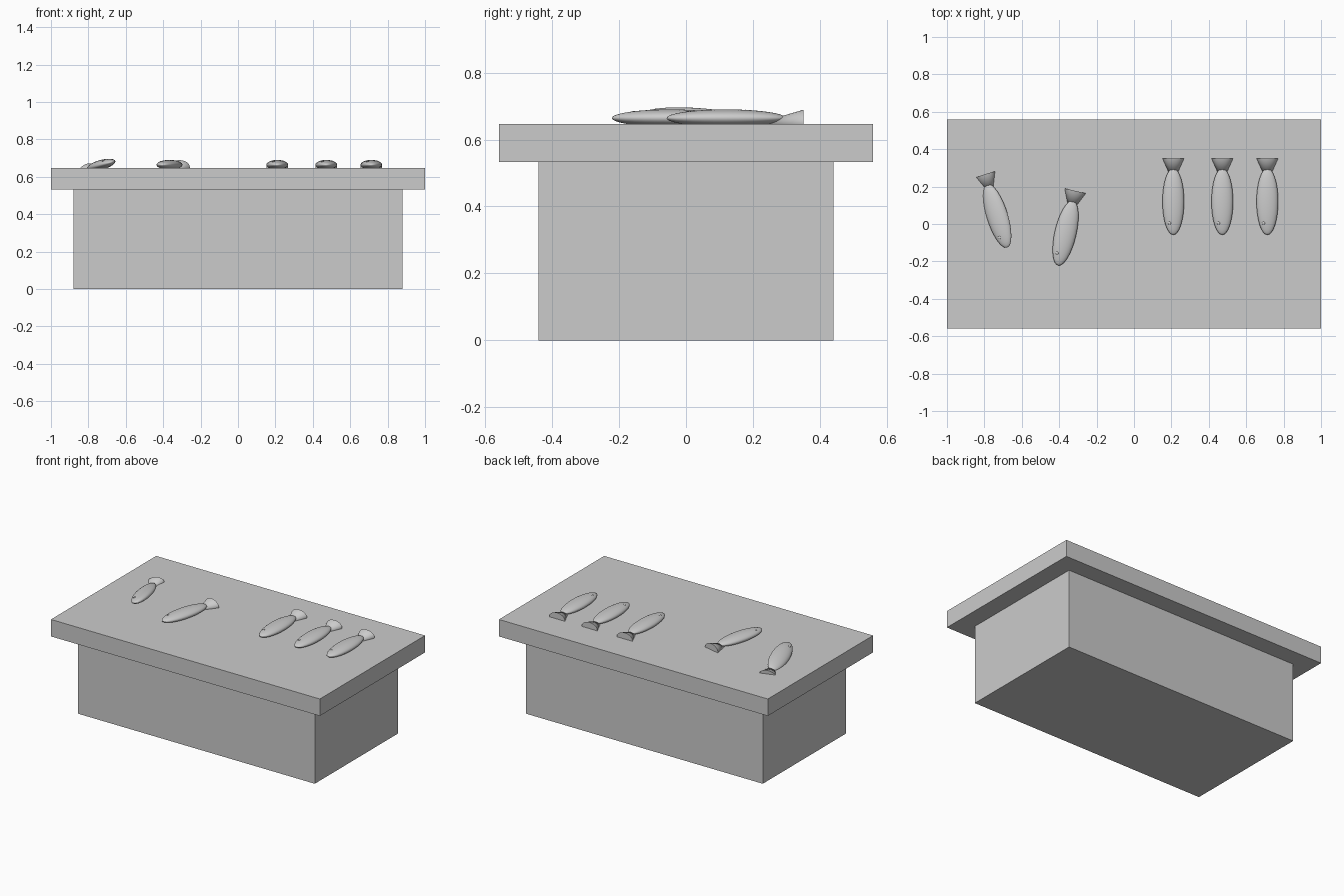
import bpy
from math import radians, pi
from mathutils import Matrix, Vector, Euler

if "Cube" in bpy.data.objects:
    bpy.data.objects.remove(bpy.data.objects["Cube"])


def box(name, sx, sy, z0, z1):
    bpy.ops.mesh.primitive_cube_add(size=1, location=(0, 0, (z0 + z1) / 2))
    o = bpy.context.object
    o.name = name
    o.scale = (sx, sy, z1 - z0)
    bpy.ops.object.transform_apply(location=False, rotation=False, scale=True)


def place(name, matrix):
    o = bpy.context.object
    o.name = name
    o.data.transform(matrix)
    bpy.ops.object.shade_smooth_by_angle(angle=radians(40))


def ellipsoid(name, base, centre, radii):
    bpy.ops.mesh.primitive_uv_sphere_add(segments=32, ring_count=16, radius=1)
    place(name, base @ Matrix.LocRotScale(Vector(centre), None, Vector(radii))
          @ Matrix.Rotation(pi / 2, 4, 'X'))


def fish(i, x, y, yaw=0, tilt=0):
    # the whole fish is turned on the counter, then tilted sideways
    base = (Matrix.Translation((x, y, TOP + 0.017))
            @ Matrix.Rotation(radians(tilt), 4, 'Y')
            @ Matrix.Rotation(radians(yaw), 4, 'Z'))
    # radii are x, z, y order-free: scale is applied after the pole is turned to y
    ellipsoid(f"fish_body_{i}", base, (0, 0, 0), (0.058, 0.178, 0.026))
    ellipsoid(f"fish_eye_{i}", base, (-0.02, -0.115, 0.017), (0.008, 0.008, 0.004))
    # flattened cone tail, tip hidden in the body
    bpy.ops.mesh.primitive_cone_add(vertices=32, radius1=1, radius2=0, depth=1)
    place(f"fish_tail_{i}", base
          @ Matrix.LocRotScale(Vector((0, 0.166, -0.013)), None, Vector((0.058, 0.13, 0.038)))
          @ Matrix.Rotation(pi / 2, 4, 'X'))


TOP = 0.647

# counter
box("counter_base", 1.76, 0.882, 0, 0.533)
box("counter_top", 2.0, 1.118, 0.533, TOP)

# tidy row of fish, then two loose ones
for i, x in enumerate((0.21, 0.472, 0.713)):
    fish(i + 1, x, 0.12)
fish(4, -0.366, -0.048, yaw=-13)
fish(5, -0.731, 0.043, yaw=18, tilt=-15)
